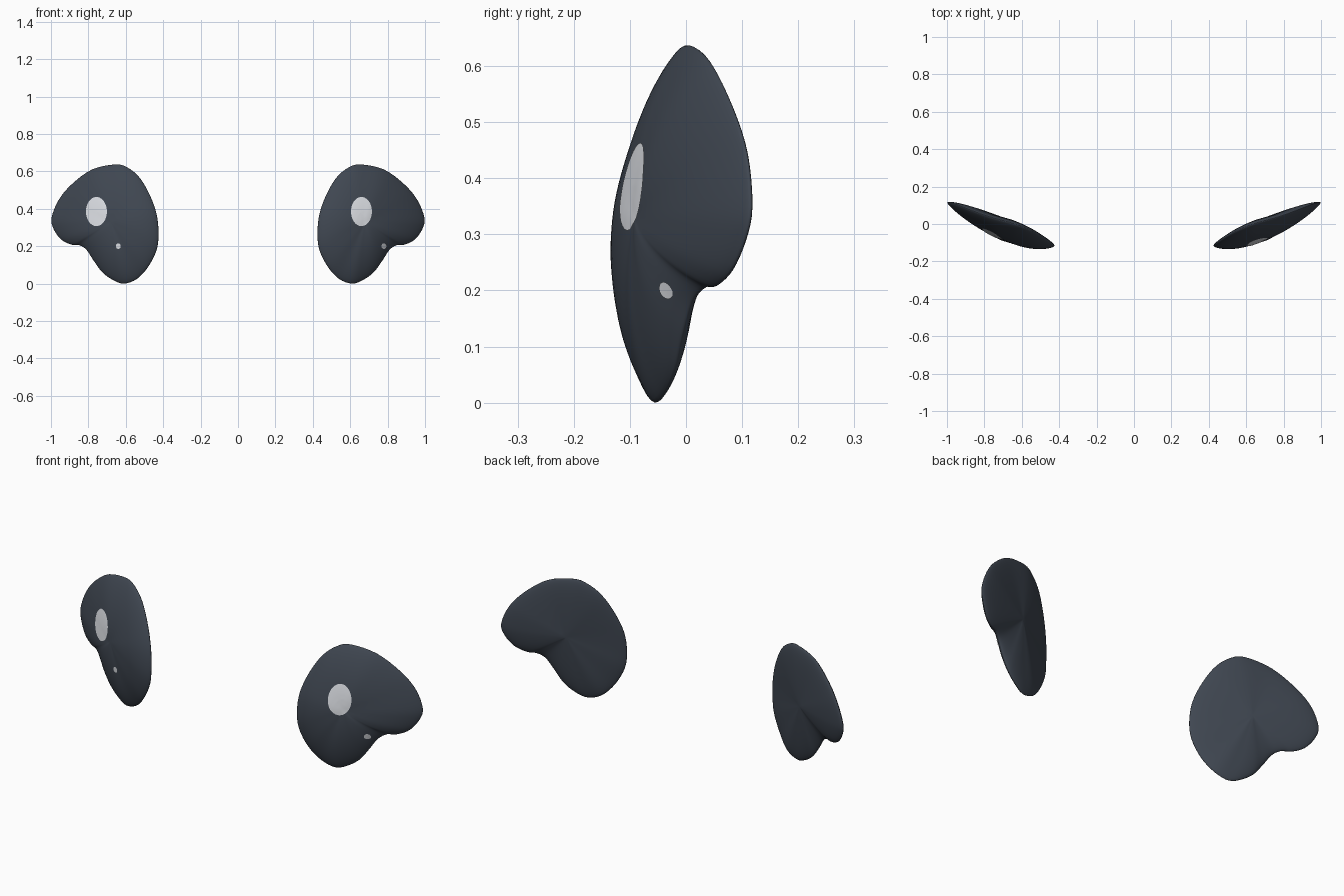
import bpy, bmesh, math
from mathutils import Vector
from mathutils.bvhtree import BVHTree

if "Cube" in bpy.data.objects:
    bpy.data.objects.remove(bpy.data.objects["Cube"])


def material(name, rgb):
    m = bpy.data.materials.new(name)
    m.diffuse_color = (*rgb, 1)
    m.use_nodes = True
    m.node_tree.nodes["Principled BSDF"].inputs["Base Color"].default_value = m.diffuse_color
    return m


DARK = material("dark_slate", (0.05, 0.062, 0.082))
WHITE = material("soft_white", (0.72, 0.74, 0.78))

# Bean-shaped rim of the eye on the +x side (x, z, y)
RIM = [(.655, .637, .005), (.78, .61, .04), (.89, .53, .08), (.96, .445, .107),
       (.997, .35, .115), (.985, .29, .104), (.945, .235, .08), (.89, .208, .053),
       (.848, .205, .033), (.81, .18, .01), (.77, .12, -.008), (.725, .06, -.02),
       (.67, .02, -.036), (.61, .0, -.055), (.54, .025, -.072), (.48, .09, -.097),
       (.435, .18, -.112), (.425, .27, -.115), (.435, .37, -.105), (.47, .47, -.08),
       (.525, .565, -.047), (.59, .62, -.018)]
CENTRE = Vector((.68, -.001, .33))
RINGS, STEPS = 16, 4


def smooth_loop(points, steps):
    """Closed Catmull-Rom curve through the points."""
    p = [Vector((x, y, z)) for x, z, y in points]
    n, out = len(p), []
    for i in range(n):
        a, b, c, d = p[i - 1], p[i], p[(i + 1) % n], p[(i + 2) % n]
        for k in range(steps):
            t = k / steps
            out.append(0.5 * (2 * b + (c - a) * t + (2 * a - 5 * b + 4 * c - d) * t ** 2
                              + (3 * b - a - 3 * c + d) * t ** 3))
    return out


def finish(bm, name, mat):
    bmesh.ops.recalc_face_normals(bm, faces=bm.faces)
    me = bpy.data.meshes.new(name)
    for f in bm.faces:
        f.smooth = True
    bm.to_mesh(me)
    bm.free()
    me.materials.append(mat)
    ob = bpy.data.objects.new(name, me)
    bpy.context.collection.objects.link(ob)
    return ob


def skin(bm, loops):
    """Join neighbouring closed loops with quads."""
    for a, b in zip(loops, loops[1:]):
        n = len(a)
        for i in range(n):
            j = (i + 1) % n
            bm.faces.new((a[i], a[j], b[j], b[i]))


def fan(bm, loop, tip):
    for i in range(len(loop)):
        bm.faces.new((loop[i], loop[(i + 1) % len(loop)], tip))


def eye(name, side):
    """Lens: a domed front and a shallow back meeting in a rounded rim."""
    bm = bmesh.new()
    rim = smooth_loop(RIM, STEPS)

    def depth(r, bulge):
        return .015 * math.sqrt(max(0, 1 - r ** 6)) + bulge * (1 - r * r)

    def vert(p, dy):
        return bm.verts.new((side * p.x, p.y + dy, p.z))

    radii = [math.sin(math.pi / 2 * k / RINGS) for k in range(1, RINGS + 1)]
    front = [[vert(CENTRE.lerp(p, r), -depth(r, .077)) for p in rim] for r in radii]
    back = [[vert(CENTRE.lerp(p, r), depth(r, .014)) for p in rim] for r in radii[:-1]]
    skin(bm, front + back[::-1])
    fan(bm, front[0], vert(CENTRE, -depth(0, .077)))
    fan(bm, back[0], vert(CENTRE, depth(0, .014)))
    bmesh.ops.recalc_face_normals(bm, faces=bm.faces)
    tree = BVHTree.FromBMesh(bm)
    finish(bm, name, DARK)
    return tree


def highlight(name, tree, cx, cz, rx, rz):
    """Thin oval plate laid on the front of an eye."""
    bm = bmesh.new()

    def vert(x, z):
        hit = tree.ray_cast(Vector((x, -1, z)), Vector((0, 1, 0)))[0]
        return bm.verts.new((x, hit.y - .003, z))

    loops = []
    for k in range(1, 7):
        angles = [2 * math.pi * i / 40 for i in range(40)]
        loops.append([vert(cx + rx * k / 6 * math.cos(a), cz + rz * k / 6 * math.sin(a))
                      for a in angles])
    skin(bm, loops)
    fan(bm, loops[0], vert(cx, cz))
    ob = finish(bm, name, WHITE)
    # Face the open plate forwards
    if sum(p.normal.y for p in ob.data.polygons) > 0:
        ob.data.flip_normals()


# Mirrored eyes, with highlights on the same side of each
for label, side, big_x, small_x in (("right", 1, .66, .78), ("left", -1, -.757, -.64)):
    surface = eye(label + "_eye", side)
    highlight(label + "_large_highlight", surface, big_x, .385, .056, .078)
    highlight(label + "_small_highlight", surface, small_x, .2, .013, .015)
